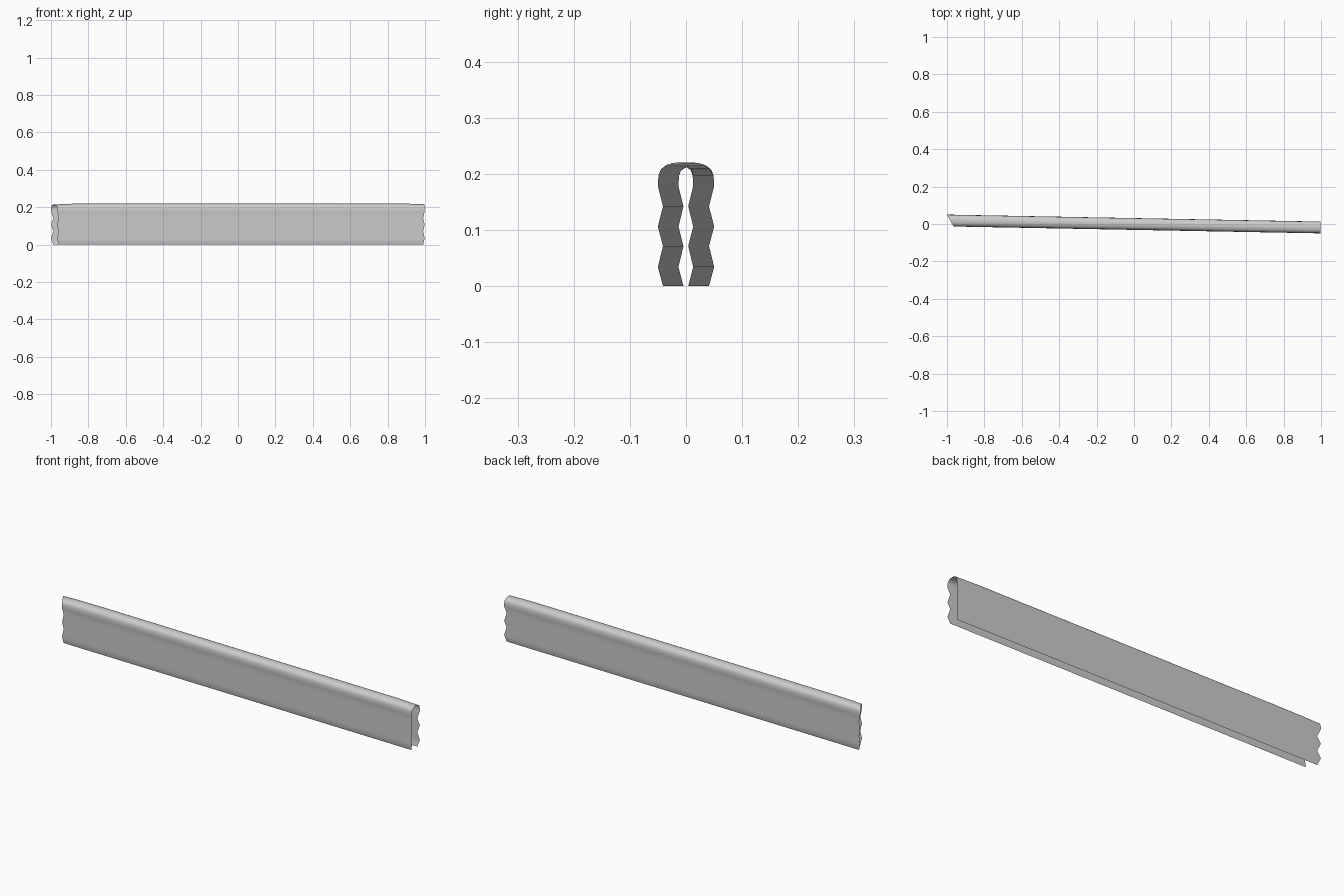
import bpy, bmesh

if "Cube" in bpy.data.objects:
    bpy.data.objects.remove(bpy.data.objects["Cube"])

# Half profile (half-width, height): zigzag wall rising into a rounded top
half = [(0.0225, 0.002), (0.0315, 0.036), (0.0225, 0.073), (0.0315, 0.108),
        (0.0225, 0.144), (0.0315, 0.180), (0.0305, 0.200), (0.0270, 0.211),
        (0.0180, 0.218), (0.0090, 0.221)]
profile = ([(-w, z) for w, z in half] + [(0.0, 0.222)]
           + [(w, z) for w, z in reversed(half)])

# Stations along the length: fraction, and how far the crown dips there
stations = [(0.0, 0.005), (0.05, 0.001), (0.12, 0.0), (0.5, 0.0),
            (0.94, 0.0), (1.0, 0.004)]


def ring(bm, t, dip):
    verts = []
    for w, z in profile:
        back = (w + 0.0315) / 0.063
        pinch = 0.008 if z < 0.17 and abs(w) < 0.03 else 0.0
        # Slanted left end: the back wall reaches further than the front wall
        left = -0.965 - 0.035 * back + pinch
        right = 0.998 - pinch
        x = left + (right - left) * t
        # The whole cover is turned slightly about the vertical
        y = w - 0.0187 * x
        drop = dip * max(0.0, (z - 0.19) / 0.032)
        verts.append(bm.verts.new((x, y, z - drop)))
    return verts


# Long open-bottomed folded cover
bm = bmesh.new()
rings = [ring(bm, t, d) for t, d in stations]
for a, b in zip(rings, rings[1:]):
    for i in range(len(profile) - 1):
        bm.faces.new((a[i], b[i], b[i + 1], a[i + 1]))
bmesh.ops.translate(bm, verts=bm.verts, vec=(0, 0, -0.002))
for f in bm.faces:
    f.smooth = True
mesh = bpy.data.meshes.new("folded_cover")
bm.to_mesh(mesh)
bm.free()
obj = bpy.data.objects.new("folded_cover", mesh)
bpy.context.scene.collection.objects.link(obj)
